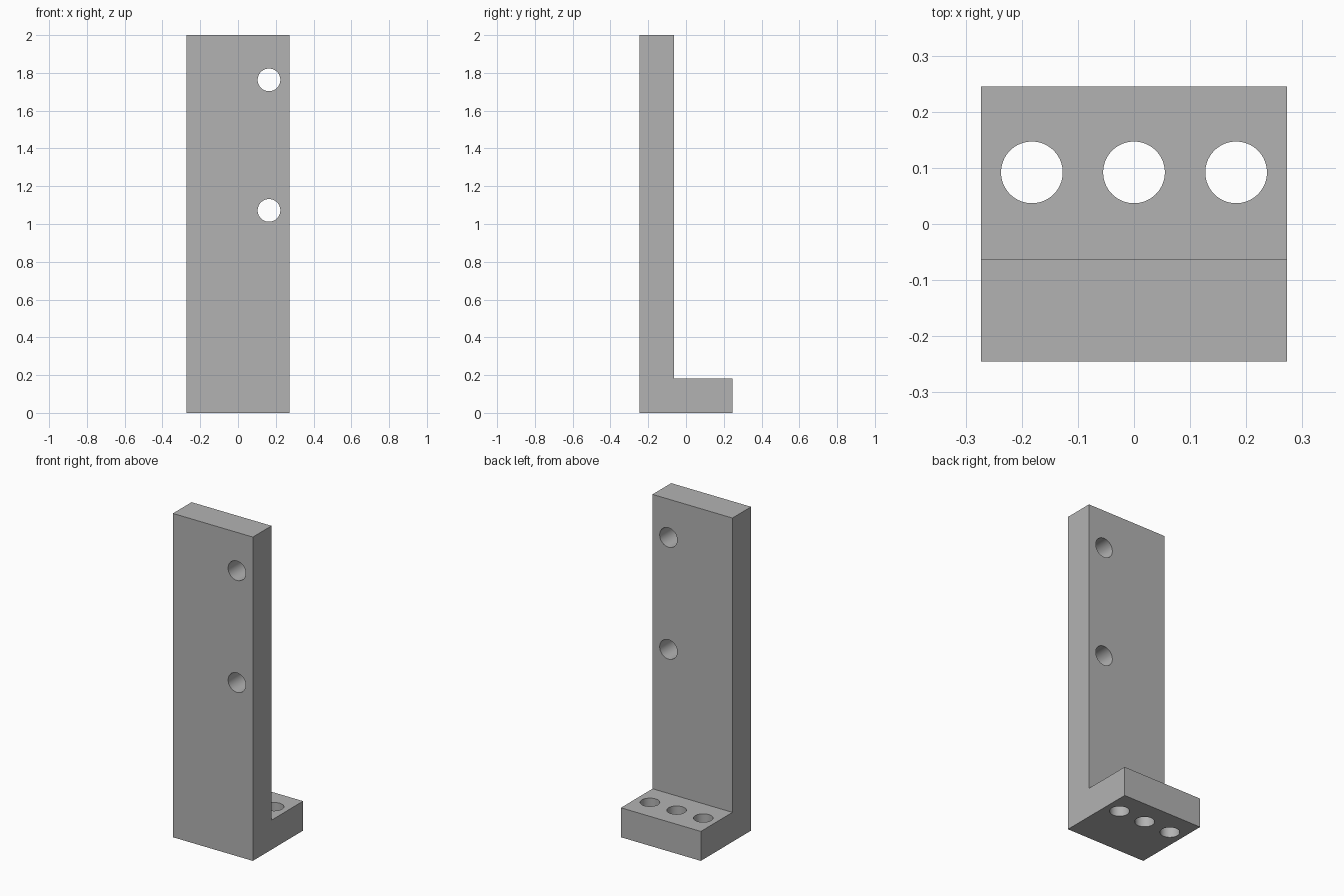
import bpy
import bmesh
from mathutils import Matrix

cube = bpy.data.objects.get("Cube")
if cube:
    bpy.data.objects.remove(cube)

HALF_W, HALF_D, HEIGHT = 0.273, 0.245, 2.0
PLATE_BACK, FOOT_TOP = -0.063, 0.182

grey = bpy.data.materials.new("plain grey")
grey.use_nodes = True
colour = (0.45, 0.45, 0.45, 1)
grey.diffuse_color = colour
grey.node_tree.nodes["Principled BSDF"].inputs["Base Color"].default_value = colour


def make_object(name, bm):
    bmesh.ops.recalc_face_normals(bm, faces=bm.faces)
    mesh = bpy.data.meshes.new(name)
    bm.to_mesh(mesh)
    bm.free()
    mesh.materials.append(grey)
    obj = bpy.data.objects.new(name, mesh)
    bpy.context.collection.objects.link(obj)
    return obj


def drill(target, name, centre, radius, axis):
    """Cut a round through hole along y or z."""
    turn = Matrix.Rotation(1.5707963, 4, "X") if axis == "Y" else Matrix()
    bm = bmesh.new()
    bmesh.ops.create_cone(bm, cap_ends=True, segments=64, radius1=radius,
                          radius2=radius, depth=0.4,
                          matrix=Matrix.Translation(centre) @ turn)
    cutter = make_object(name, bm)
    cutter.hide_render = True
    mod = target.modifiers.new(name, "BOOLEAN")
    mod.operation = "DIFFERENCE"
    mod.solver = "EXACT"
    mod.object = cutter
    bpy.context.view_layer.objects.active = target
    bpy.ops.object.modifier_apply(modifier=name)
    bpy.data.objects.remove(cutter)


# L-shaped bracket: side profile extruded across the width
profile = [(-HALF_D, 0), (HALF_D, 0), (HALF_D, FOOT_TOP),
           (PLATE_BACK, FOOT_TOP), (PLATE_BACK, HEIGHT), (-HALF_D, HEIGHT)]
bm = bmesh.new()
side = bm.faces.new([bm.verts.new((-HALF_W, y, z)) for y, z in profile])
swept = bmesh.ops.extrude_face_region(bm, geom=[side], use_keep_orig=True)
bmesh.ops.translate(bm, vec=(2 * HALF_W, 0, 0),
                    verts=[v for v in swept["geom"] if isinstance(v, bmesh.types.BMVert)])
bracket = make_object("angle_bracket", bm)

# Two holes through the upright plate
for i, z in enumerate((1.072, 1.763)):
    drill(bracket, f"plate_hole_{i}", (0.164, -0.155, z), 0.06, "Y")

# Three holes through the foot
for i in (-1, 0, 1):
    drill(bracket, f"foot_hole_{i}", (0.182 * i, 0.092, 0.09), 0.055, "Z")

# Smooth hole walls, sharp edges kept
bpy.ops.object.select_all(action="DESELECT")
bracket.select_set(True)
bpy.context.view_layer.objects.active = bracket
bpy.ops.object.shade_smooth_by_angle(angle=0.5)
